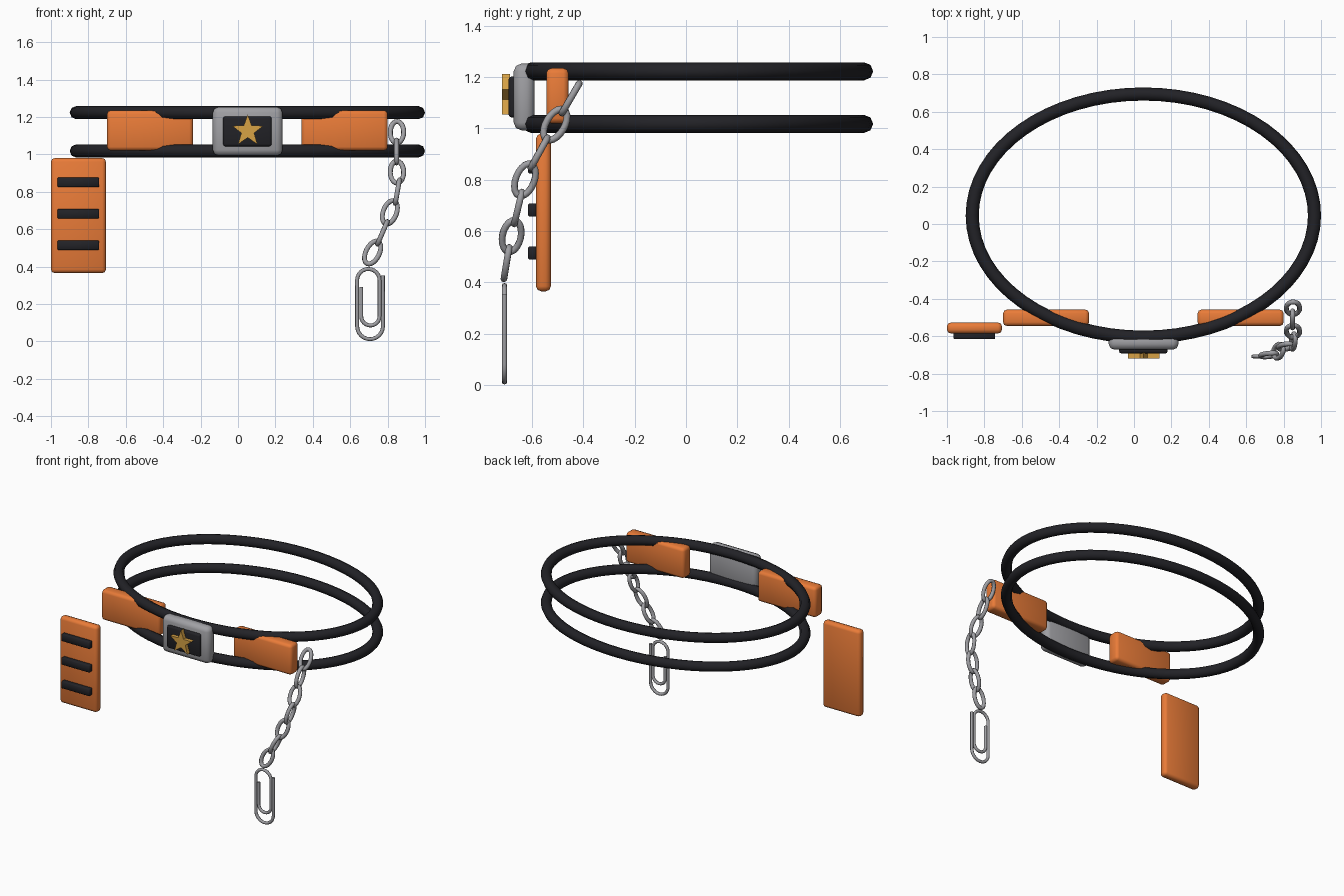
import bpy, bmesh
from math import sin, cos, pi
from mathutils import Vector

if "Cube" in bpy.data.objects:
    bpy.data.objects.remove(bpy.data.objects["Cube"])


def material(name, rgb):
    m = bpy.data.materials.new(name)
    m.diffuse_color = (*rgb, 1)
    m.use_nodes = True
    m.node_tree.nodes["Principled BSDF"].inputs["Base Color"].default_value = m.diffuse_color
    return m


ORANGE = material("orange", (0.82, 0.2, 0.04))
BLACK = material("black", (0.016, 0.016, 0.02))
GOLD = material("gold", (0.68, 0.36, 0.06))
STEEL = material("steel", (0.35, 0.35, 0.37))


def finish(name, bm, mat):
    bmesh.ops.recalc_face_normals(bm, faces=bm.faces)
    for f in bm.faces:
        f.smooth = True
    me = bpy.data.meshes.new(name)
    bm.to_mesh(me)
    bm.free()
    me.materials.append(mat)
    ob = bpy.data.objects.new(name, me)
    bpy.context.collection.objects.link(ob)
    return ob


def box(name, x, y, z, mat, bevel=0.0, segments=2):
    """Bevelled block from its (min, max) ranges."""
    bm = bmesh.new()
    bmesh.ops.create_cube(bm, size=1)
    for v in bm.verts:
        v.co = [(lo + hi) / 2 + c * (hi - lo) for c, (lo, hi) in zip(v.co, (x, y, z))]
    if bevel:
        bmesh.ops.bevel(bm, geom=bm.edges[:], offset=bevel, segments=segments,
                        profile=0.5, affect='EDGES')
    ob = finish(name, bm, mat)
    if not bevel:
        for p in ob.data.polygons:
            p.use_smooth = False
    return ob


def tube(name, pts, radius, mat, closed=False):
    """Round wire along a path, as a mesh."""
    cu = bpy.data.curves.new(name, 'CURVE')
    cu.dimensions = '3D'
    cu.bevel_depth = radius
    cu.bevel_resolution = 2
    cu.use_fill_caps = not closed
    sp = cu.splines.new('POLY')
    sp.points.add(len(pts) - 1)
    for p, co in zip(sp.points, pts):
        p.co = (*co, 1)
    sp.use_cyclic_u = closed
    sp.use_smooth = True
    cu.materials.append(mat)
    ob = bpy.data.objects.new(name, cu)
    bpy.context.collection.objects.link(ob)
    bpy.ops.object.select_all(action='DESELECT')
    ob.select_set(True)
    bpy.context.view_layer.objects.active = ob
    bpy.ops.object.convert(target='MESH')
    return ob


def ellipse(centre, a, b, n):
    """Closed loop of points around centre with half-axis vectors a and b."""
    return [centre + a * cos(2 * pi * i / n) + b * sin(2 * pi * i / n) for i in range(n)]


# Two waist bands
for name, z in (("upper_band", 1.223), ("lower_band", 1.018)):
    tube(name, ellipse(Vector((0.05, 0.045, z)), Vector((0.915, 0, 0)),
                       Vector((0, 0.65, 0)), 64), 0.035, BLACK, True)

# Side pads
for name, cx in (("left_pad", -0.47), ("right_pad", 0.57)):
    box(name, (cx - 0.23, cx + 0.23), (-0.545, -0.458), (1.02, 1.235), ORANGE, 0.02)

# Buckle, its dark plate and star
box("buckle", (-0.135, 0.238), (-0.672, -0.59), (0.993, 1.253), STEEL, 0.03)
box("buckle_plate", (-0.08, 0.18), (-0.692, -0.655), (1.043, 1.203), BLACK, 0.012)

bm = bmesh.new()
outline = []
for i in range(10):
    r = 0.088 if i % 2 == 0 else 0.036
    a = pi / 2 + i * pi / 5
    outline.append(bm.verts.new((0.052 + r * cos(a), -0.718, 1.125 + r * sin(a))))
face = bm.faces.new(outline)
ext = bmesh.ops.extrude_face_region(bm, geom=[face])
bmesh.ops.translate(bm, vec=(0, 0.032, 0),
                    verts=[g for g in ext['geom'] if isinstance(g, bmesh.types.BMVert)])
star = finish("buckle_star", bm, GOLD)
for p in star.data.polygons:
    p.use_smooth = False

# Hanging tag with three stripes
box("hanging_tag", (-1.0, -0.706), (-0.585, -0.527), (0.365, 0.98), ORANGE, 0.02)
for i, z in enumerate((0.85, 0.682, 0.514)):
    box(f"tag_stripe_{i + 1}", (-0.965, -0.742), (-0.616, -0.575),
        (z - 0.025, z + 0.025), BLACK, 0.004, 1)

# Chain: links turned a quarter about the path, one after the other
path = [Vector(p) for p in ((0.85, -0.45, 1.118), (0.848, -0.51, 1.015), (0.85, -0.573, 0.905),
                            (0.852, -0.628, 0.80), (0.812, -0.655, 0.69), (0.772, -0.68, 0.58),
                            (0.72, -0.70, 0.475), (0.675, -0.712, 0.385))]
for i, c in enumerate(path[:-1]):
    along = (path[i + 1] - path[max(i - 1, 0)]).normalized()
    wide = Vector((1, 0, 0)) if i % 2 == 0 else Vector((0, 1, 0))
    wide = (wide - along * wide.dot(along)).normalized()
    tube(f"chain_link_{i + 1}", ellipse(c, along * 0.067, wide * 0.036, 20), 0.0135, STEEL, True)


# Paper clip: one wire with three half-turns
def half_turn(x0, x1, z, up):
    c, r = (x0 + x1) / 2, (x0 - x1) / 2
    s = abs(r) * (1 if up else -1)
    return [(c + r * cos(pi * i / 12), -0.708, z + s * sin(pi * i / 12)) for i in range(13)]


wire = [(0.775, -0.708, 0.352)]
wire += half_turn(0.775, 0.637, 0.081, False)
wire += half_turn(0.637, 0.757, 0.327, True)
wire += half_turn(0.757, 0.659, 0.134, False)
wire += [(0.659, -0.708, 0.29)]
tube("paper_clip", wire, 0.0105, STEEL)
